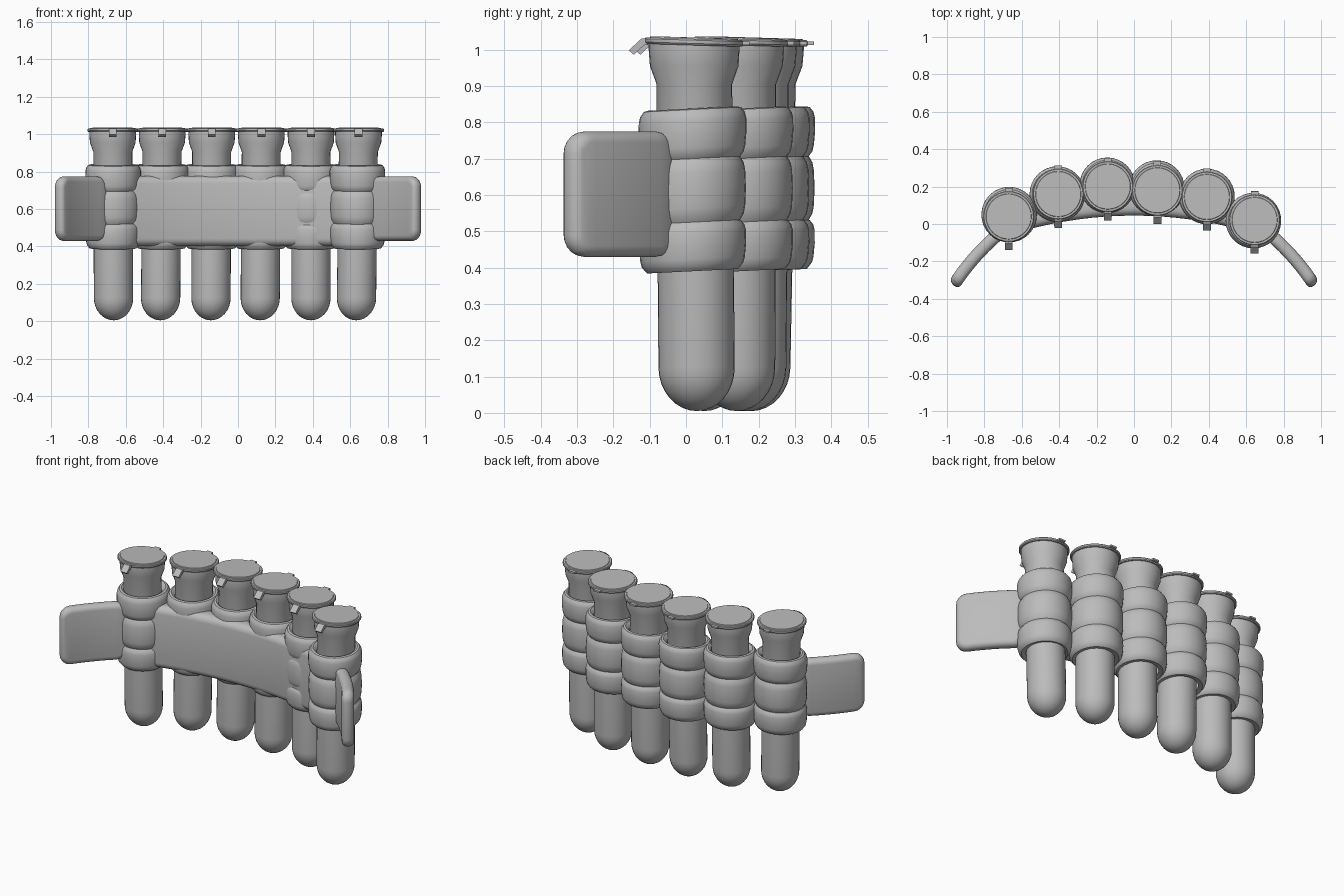
import bpy, bmesh, math
from mathutils import Vector, Matrix

old = bpy.data.objects.get("Cube")
if old:
    bpy.data.objects.remove(old, do_unlink=True)

grey = bpy.data.materials.new("plain_grey")
grey.use_nodes = True
grey.diffuse_color = (0.5, 0.5, 0.5, 1)
grey.node_tree.nodes["Principled BSDF"].inputs["Base Color"].default_value = (0.5, 0.5, 0.5, 1)


def finish(name, bm, angle=35):
    bmesh.ops.recalc_face_normals(bm, faces=bm.faces)
    mesh = bpy.data.meshes.new(name)
    bm.to_mesh(mesh)
    bm.free()
    mesh.materials.append(grey)
    obj = bpy.data.objects.new(name, mesh)
    bpy.context.collection.objects.link(obj)
    bpy.ops.object.select_all(action="DESELECT")
    obj.select_set(True)
    bpy.context.view_layer.objects.active = obj
    bpy.ops.object.shade_smooth_by_angle(angle=math.radians(angle))
    return obj


def lathe(name, profile, place, segments=32, angle=35):
    """Spin (radius, z) points around z; place maps each point to its position."""
    bm = bmesh.new()
    verts = [bm.verts.new((r, 0, z)) for r, z in profile]
    edges = [bm.edges.new(pair) for pair in zip(verts, verts[1:])]
    bmesh.ops.spin(bm, geom=verts + edges, cent=(0, 0, 0), axis=(0, 0, 1),
                   angle=math.tau, steps=segments, use_duplicate=False)
    bmesh.ops.remove_doubles(bm, verts=bm.verts, dist=1e-4)
    for v in bm.verts:
        v.co = place(v.co)
    return finish(name, bm, angle)


def pad(name, length, height, thick, corner, edge, bow, place):
    """Rounded slab along x, bowed in y."""
    bm = bmesh.new()
    bmesh.ops.create_cube(bm, size=1)
    bmesh.ops.scale(bm, vec=(length, thick, height), verts=bm.verts)
    if corner:
        side = [e for e in bm.edges if abs((e.verts[0].co - e.verts[1].co).y) > 1e-4]
        bmesh.ops.bevel(bm, geom=side, offset=corner, segments=5, profile=0.5, affect="EDGES")
    rims = [e for e in bm.edges if abs((e.verts[0].co - e.verts[1].co).y) < 1e-4]
    bmesh.ops.bevel(bm, geom=rims, offset=edge, segments=4, profile=0.5, affect="EDGES")
    # slices let the slab follow its bow
    for i in range(1, 16):
        bmesh.ops.bisect_plane(bm, geom=bm.verts[:] + bm.edges[:] + bm.faces[:],
                               plane_co=(length * (i / 16 - 0.5), 0, 0), plane_no=(1, 0, 0))
    for v in bm.verts:
        v.co.y += bow * v.co.x ** 2
        v.co = place @ v.co
    return finish(name, bm, 40)


# Profiles
R = 0.105
tube_profile = [(R * math.sin(a), 0.125 - 0.12 * math.cos(a))
                for a in [math.pi / 2 * i / 8 for i in range(9)]]
tube_profile += [(R, 0.5), (0.104, 0.905), (0.122, 0.955), (0.125, 1.0),
                 (0.125, 1.015), (0, 1.015)]
lid_profile = [(0, 1.012), (0.132, 1.012), (0.136, 1.017), (0.136, 1.026),
               (0.132, 1.03), (0.122, 1.03), (0.12, 1.033), (0, 1.033)]


def band(z0, z1, r0, r1):
    h = z1 - z0
    return [(r0 - 0.012, z0), (r0 - 0.002, z0 + 0.1 * h), (r0 + 0.002, z0 + 0.22 * h),
            ((r0 + r1) / 2 + 0.004, z0 + 0.5 * h), (r1 + 0.002, z0 + 0.78 * h),
            (r1 - 0.002, z0 + 0.9 * h), (r1 - 0.012, z1)]


holder_profile = [(0.1, 0.395), (0.125, 0.39)] + band(0.395, 0.525, 0.142, 0.145) \
    + band(0.525, 0.7, 0.143, 0.143) + band(0.7, 0.835, 0.143, 0.146) \
    + [(0.122, 0.838), (0.11, 0.83), (0.1, 0.815)]

# Tubes: bottom x, y, top x, y, holder y
tubes = [(-0.665, 0.05, -0.67, 0.04, 0.05), (-0.415, 0.155, -0.405, 0.16, 0.16),
         (-0.145, 0.18, -0.14, 0.2, 0.207), (0.118, 0.17, 0.125, 0.18, 0.192),
         (0.39, 0.14, 0.39, 0.145, 0.147), (0.632, 0.03, 0.645, 0.022, 0.018)]

for n, (bx, by, tx, ty, hy) in enumerate(tubes, 1):
    low, high = Vector((bx, by, 0)), Vector((tx, ty, 0))

    def lean(p):
        return p + low.lerp(high, p.z / 1.03)

    def lid_tilt(p):
        return lean(p) - Vector((0, 0, 0.03 * p.y))

    def hold(p):
        return p + Vector(((bx + tx) / 2, hy, 0.05 * p.y))

    lathe(f"tube_{n}", tube_profile, lean)
    lathe(f"lid_{n}", lid_profile, lid_tilt, angle=25)
    lathe(f"holder_{n}", holder_profile, hold, angle=28)

    # Lid tab bending down in front
    bm = bmesh.new()
    side = [(-0.11, 1.033), (-0.145, 1.03), (-0.18, 0.998), (-0.166, 0.986),
            (-0.138, 1.012), (-0.11, 1.014)]
    face = bm.faces.new([bm.verts.new((-0.021, y, z)) for y, z in side])
    moved = bmesh.ops.extrude_face_region(bm, geom=[face])["geom"]
    bmesh.ops.translate(bm, vec=(0.042, 0, 0),
                        verts=[v for v in moved if isinstance(v, bmesh.types.BMVert)])
    for v in bm.verts:
        v.co = lean(v.co)
    finish(f"lid_tab_{n}", bm)

    # Small hinge nub at the back
    bm = bmesh.new()
    bmesh.ops.create_cube(bm, size=1)
    for v in bm.verts:
        v.co = lean(Vector((v.co.x * 0.04, 0.135 + v.co.y * 0.036, 1.018 + v.co.z * 0.01)))
    finish(f"lid_hinge_{n}", bm)

# Curved belt joining the tubes
pad("front_belt", 1.2, 0.375, 0.11, 0, 0.04, -0.23,
    Matrix.Translation((0, 0.1, 0.59)))

# Side flaps angled forward
for name, s in (("left_flap", 1), ("right_flap", -1)):
    turn = Matrix.Rotation(-s * math.radians(48.5), 4, "Z")
    pad(name, 0.375, 0.345, 0.068, 0.06, 0.03, -0.4,
        Matrix.Translation((s * 0.851, -0.178, 0.602)) @ turn)
